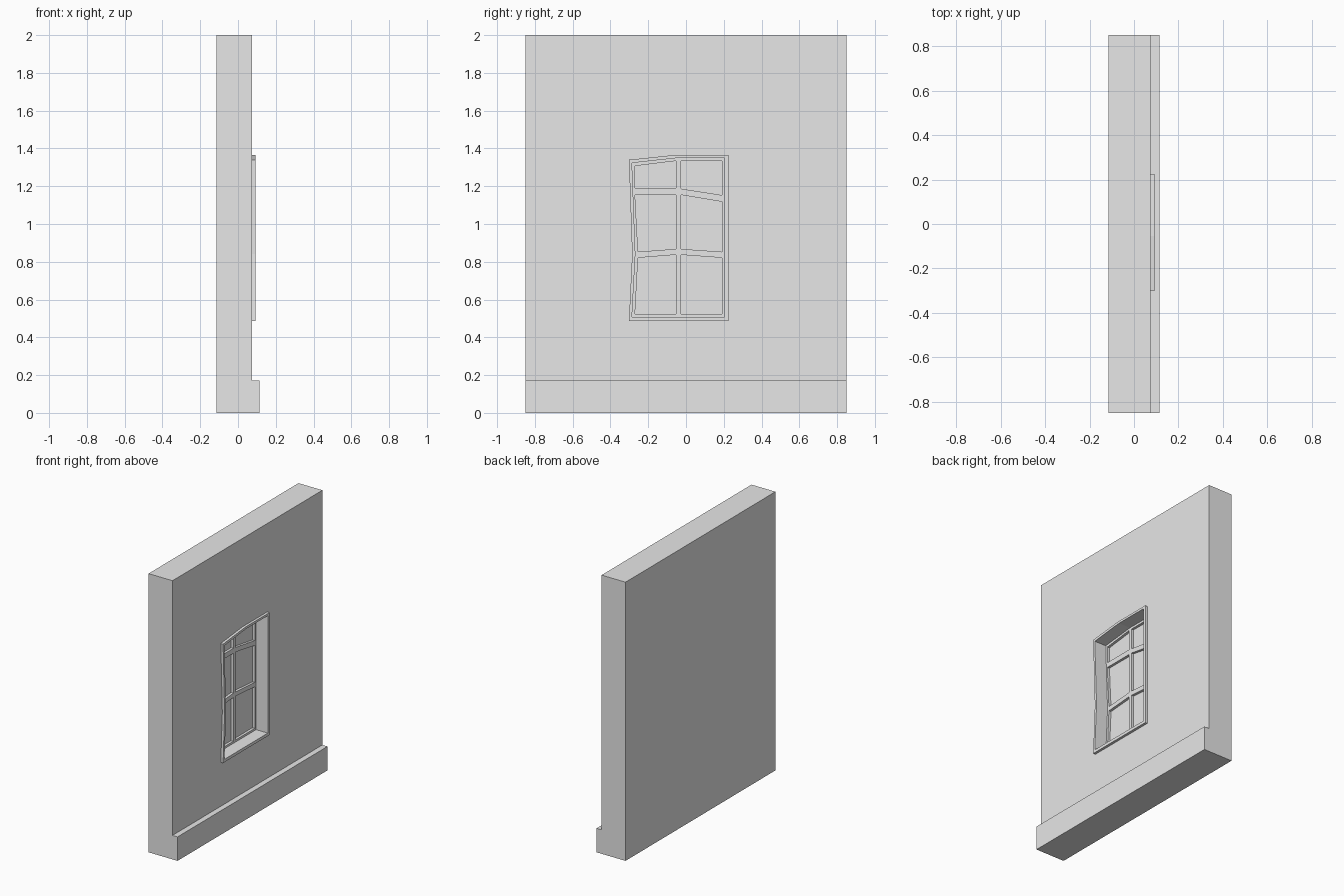
import bpy
import bmesh
from mathutils import Vector

if "Cube" in bpy.data.objects:
    bpy.data.objects.remove(bpy.data.objects["Cube"], do_unlink=True)

# Single plaster colour
plaster = bpy.data.materials.new("plain_grey")
plaster.use_nodes = True
plaster.diffuse_color = (0.8, 0.8, 0.8, 1)
plaster.node_tree.nodes["Principled BSDF"].inputs["Base Color"].default_value = (0.8, 0.8, 0.8, 1)


def extrude(name, points, offset):
    """Make a solid by sweeping a closed 3D outline along an offset."""
    bm = bmesh.new()
    face = bm.faces.new([bm.verts.new(p) for p in points])
    swept = bmesh.ops.extrude_face_region(bm, geom=[face])["geom"]
    verts = [v for v in swept if isinstance(v, bmesh.types.BMVert)]
    bmesh.ops.translate(bm, verts=verts, vec=Vector(offset))
    bmesh.ops.recalc_face_normals(bm, faces=bm.faces)
    mesh = bpy.data.meshes.new(name)
    bm.to_mesh(mesh)
    bm.free()
    mesh.materials.append(plaster)
    obj = bpy.data.objects.new(name, mesh)
    bpy.context.collection.objects.link(obj)
    return obj


def slab(name, outline, x0, x1):
    """Solid from a (y, z) outline between two x depths."""
    return extrude(name, [(x0, y, z) for y, z in outline], (x1 - x0, 0, 0))


def cut(target, cutter):
    """Subtract the cutter from the target, then discard the cutter."""
    mod = target.modifiers.new("opening", 'BOOLEAN')
    mod.operation = 'DIFFERENCE'
    mod.solver = 'EXACT'
    mod.object = cutter
    bpy.context.view_layer.objects.active = target
    bpy.ops.object.modifier_apply(modifier=mod.name)
    bpy.data.objects.remove(cutter, do_unlink=True)


# Crooked window outlines, as (y, z)
outer = [(-.302, .487), (.225, .487), (.225, 1.366), (-.053, 1.366), (-.302, 1.34), (-.285, .84)]
inner = [(-.286, .508), (.205, .508), (.205, 1.35), (-.042, 1.35), (-.286, 1.323), (-.268, .84)]
panes = [
    [(-.27, 1.19), (-.053, 1.19), (-.053, 1.334), (-.27, 1.307)],
    [(-.027, 1.187), (.19, 1.153), (.19, 1.334), (-.027, 1.334)],
    [(-.254, .853), (-.053, .868), (-.053, 1.154), (-.27, 1.154)],
    [(-.027, .868), (.19, .853), (.19, 1.118), (-.027, 1.154)],
    [(-.27, .523), (-.053, .523), (-.053, .837), (-.254, .821)],
    [(-.027, .523), (.19, .523), (.19, .821), (-.027, .837)],
]

FACE, TRIM, BARS, GLASS = .075, .093, .0, -.018

# Wall with its projecting plinth, one profile swept along y
profile = [(-.115, 0), (.115, 0), (.115, .172), (FACE, .172), (FACE, 2), (-.115, 2)]
wall = extrude("wall", [(x, -.85, z) for x, z in profile], (0, 1.7, 0))
cut(wall, slab("recess_cutter", inner, GLASS, .2))

# Raised trim around the opening
trim = slab("window_trim", outer, FACE, TRIM)
cut(trim, slab("trim_cutter", inner, FACE - .1, TRIM + .1))

# Sash and glazing bars at the back of the recess
sash = slab("window_sash", inner, GLASS, BARS)
for pane in panes:
    cut(sash, slab("pane_cutter", pane, GLASS - .1, BARS + .1))
